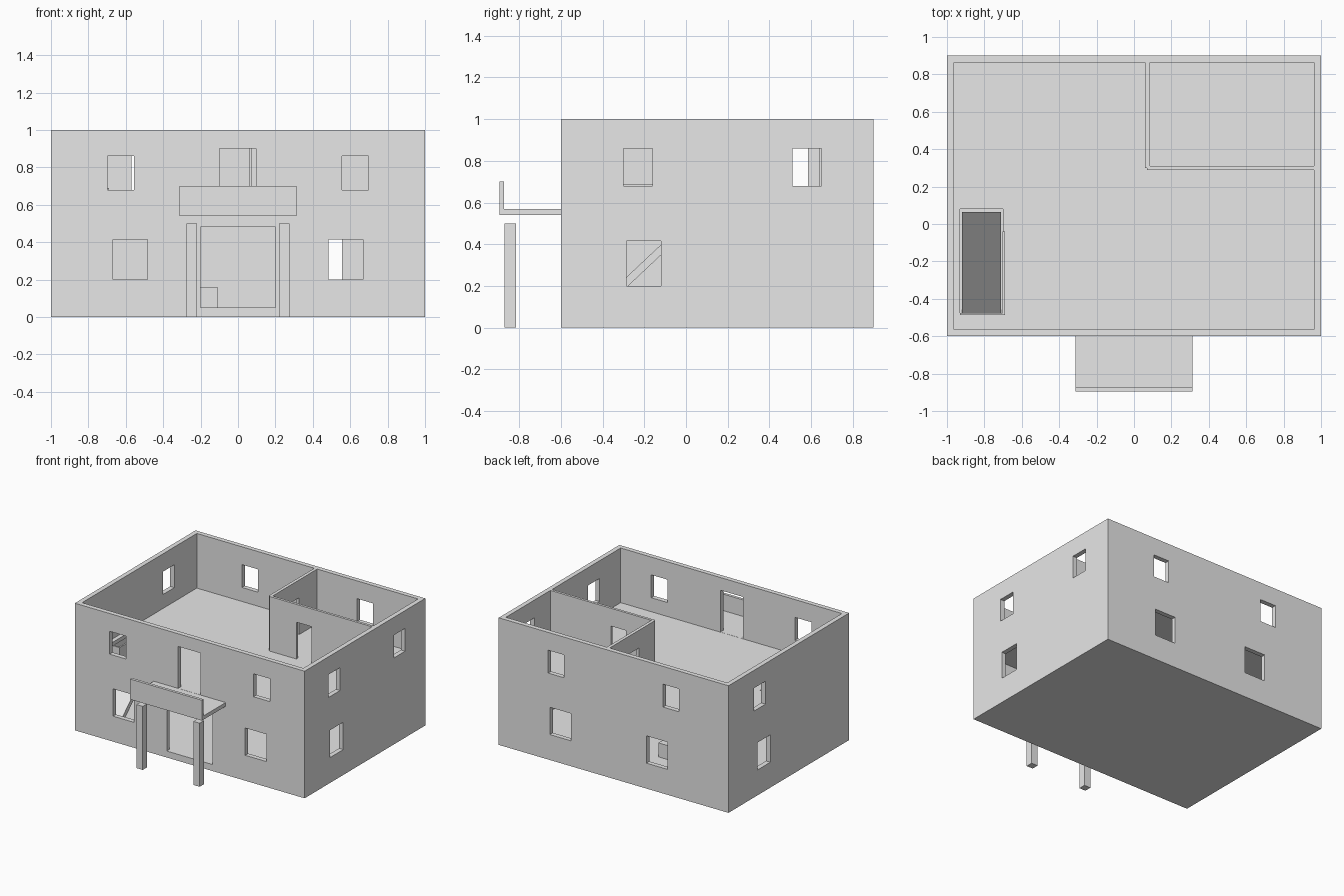
import bpy
import bmesh
from mathutils import Matrix, Vector

if "Cube" in bpy.data.objects:
    bpy.data.objects.remove(bpy.data.objects["Cube"])

plaster = bpy.data.materials.new("plain grey plaster")
plaster.use_nodes = True
GREY = (0.8, 0.8, 0.8, 1)
plaster.diffuse_color = GREY
plaster.node_tree.nodes["Principled BSDF"].inputs["Base Color"].default_value = GREY


def make(name, bm):
    mesh = bpy.data.meshes.new(name)
    bmesh.ops.recalc_face_normals(bm, faces=bm.faces)
    bm.to_mesh(mesh)
    bm.free()
    mesh.materials.append(plaster)
    obj = bpy.data.objects.new(name, mesh)
    bpy.context.collection.objects.link(obj)
    return obj


def boxes(name, *spans):
    """One object from boxes given as (x0, x1, y0, y1, z0, z1)."""
    bm = bmesh.new()
    for x0, x1, y0, y1, z0, z1 in spans:
        mid = Vector((x0 + x1, y0 + y1, z0 + z1)) / 2
        size = Matrix.Diagonal((x1 - x0, y1 - y0, z1 - z0, 1))
        bmesh.ops.create_cube(bm, size=1, matrix=Matrix.Translation(mid) @ size)
    return make(name, bm)


def cut(obj, *spans):
    """Subtract boxes from an object and keep the result as plain mesh."""
    cutter = boxes("cutter", *spans)
    cutter.hide_render = True
    mod = obj.modifiers.new("cut", 'BOOLEAN')
    mod.operation = 'DIFFERENCE'
    mod.solver = 'EXACT'
    mod.object = cutter
    bpy.context.view_layer.update()
    graph = bpy.context.evaluated_depsgraph_get()
    mesh = bpy.data.meshes.new_from_object(obj.evaluated_get(graph))
    obj.modifiers.clear()
    obj.data = mesh
    bpy.data.objects.remove(cutter)


FRONT, BACK, SIDE, T = -0.6, 0.9, 1.0, 0.037
GROUND, CEILING, UPPER = 0.05, 0.54, 0.57

# House shell with two storeys hollowed out
house = boxes("house_walls", (-SIDE, SIDE, FRONT, BACK, 0, 1))
room = (-SIDE + T, SIDE - T, FRONT + T, BACK - T)
cut(house, (*room, GROUND, CEILING), (*room, UPPER, 1.2))


def y_opening(x0, x1, z0, z1, wall):
    return (x0, x1, wall - 0.06, wall + 0.06, z0, z1)


def x_opening(y0, y1, z0, z1, wall):
    return (wall - 0.06, wall + 0.06, y0, y1, z0, z1)


# Windows, doors and the stairwell
HIGH, LOW = (0.68, 0.86), (0.2, 0.415)
openings = [
    y_opening(-0.2, 0.2, GROUND + 0.001, 0.48, FRONT),
    y_opening(-0.1, 0.095, UPPER + 0.001, 0.9, FRONT),
    y_opening(-0.47, -0.285, *LOW, BACK),
    y_opening(0.37, 0.555, *LOW, BACK),
    x_opening(-0.3, -0.16, *HIGH, SIDE),
    x_opening(0.51, 0.65, *HIGH, SIDE),
    x_opening(-0.285, -0.12, *LOW, SIDE),
    x_opening(0.44, 0.585, *HIGH, -SIDE),
    x_opening(0.38, 0.54, *LOW, -SIDE),
    (-0.93, -0.7, -0.48, 0.08, 0.5, 0.6),
]
for s in (-1, 1):
    openings += [
        y_opening(*sorted((s * 0.555, s * 0.697)), *HIGH, FRONT),
        y_opening(*sorted((s * 0.483, s * 0.668)), *LOW, FRONT),
        y_opening(*sorted((s * 0.43, s * 0.57)), *HIGH, BACK),
    ]
cut(house, *openings)

# Upper room partitions with doorways
long_wall = boxes("partition_long", (0.07, SIDE - T, 0.29, 0.31, UPPER, 1))
cut(long_wall, (0.305, 0.435, 0.2, 0.4, 0.5, 0.86))
short_wall = boxes("partition_short", (0.06, 0.085, 0.3, BACK - T, UPPER, 1))
cut(short_wall, (0, 0.2, 0.5, 0.64, 0.5, 0.86))

# Stair ramp: side profile extruded across its width
bm = bmesh.new()
profile = [(-0.49, GROUND), (0.063, UPPER), (0.063, 0.52), (-0.437, GROUND)]
face = bm.faces.new([bm.verts.new((-0.92, y, z)) for y, z in profile])
ext = bmesh.ops.extrude_face_region(bm, geom=[face])
bmesh.ops.translate(bm, vec=(0.21, 0, 0),
                    verts=[v for v in ext["geom"] if isinstance(v, bmesh.types.BMVert)])
make("stair_ramp", bm)

# Low guard walls round the stairwell
boxes("stair_guard_side", (-0.702, -0.69, -0.475, -0.04, UPPER, 0.69))
boxes("stair_guard_front", (-0.93, -0.69, -0.487, -0.475, UPPER, 0.69))

# Low counter on the ground floor
boxes("ground_floor_counter", (-0.4, -0.11, 0.2, 0.5, GROUND, 0.16))

# Porch balcony and its posts
boxes("balcony_slab", (-0.313, 0.313, -0.89, FRONT, CEILING, UPPER))
boxes("balcony_parapet", (-0.313, 0.313, -0.895, -0.873, CEILING, 0.7))
for side, s in (("right", -1), ("left", 1)):
    x0, x1 = sorted((s * 0.22, s * 0.275))
    boxes(f"porch_post_{side}", (x0, x1, -0.87, -0.815, 0, 0.5))
